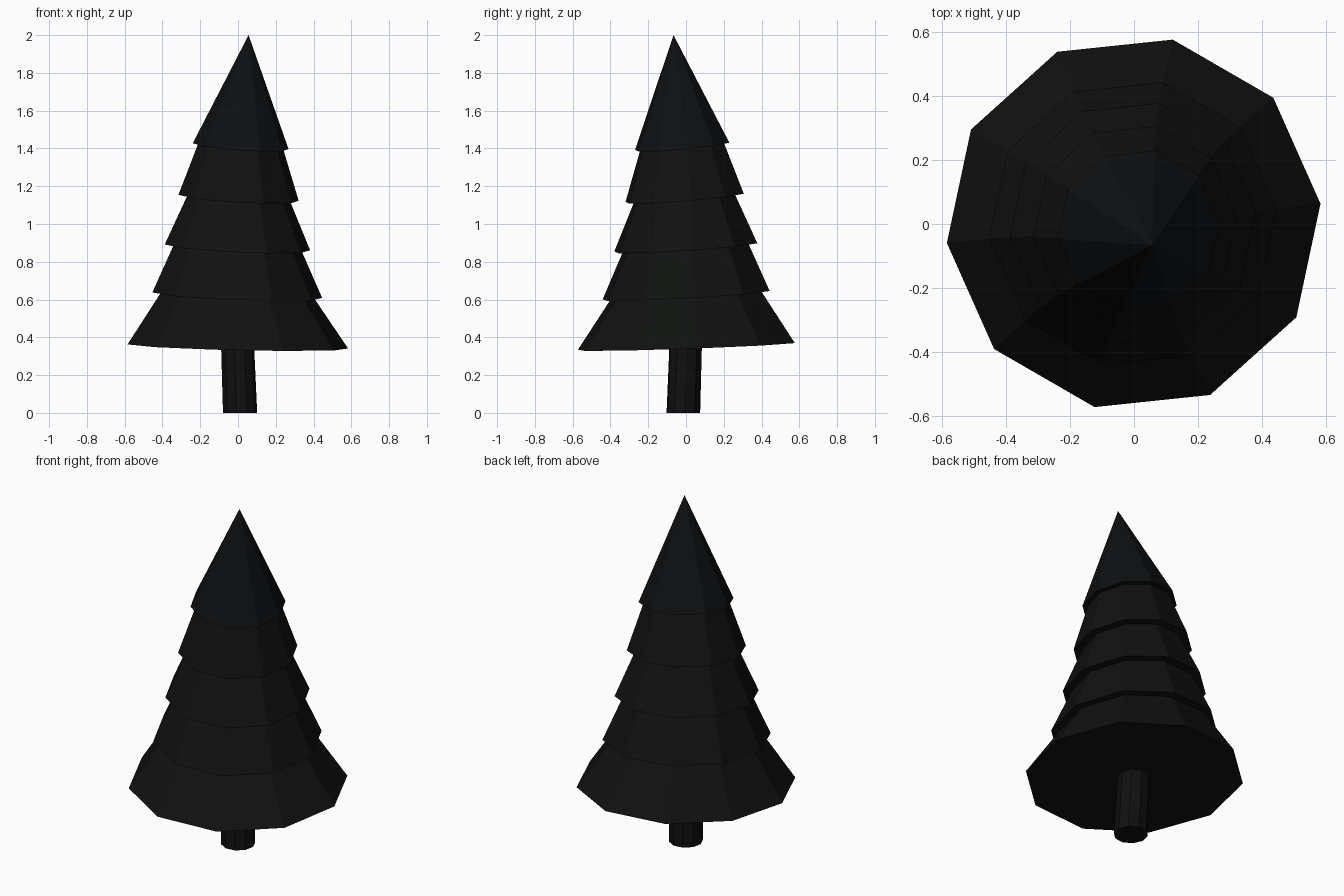
import bpy, bmesh
from math import cos, sin, radians, tau

if "Cube" in bpy.data.objects:
    bpy.data.objects.remove(bpy.data.objects["Cube"])

SIDES = 10


def material(name, rgb):
    m = bpy.data.materials.new(name)
    m.diffuse_color = (*rgb, 1)
    m.use_nodes = True
    m.node_tree.nodes["Principled BSDF"].inputs["Base Color"].default_value = m.diffuse_color
    return m


def ring(bm, r, c, slope, phase=6):
    """Ring of vertices on a tilted plane through centre c."""
    out = []
    for i in range(SIDES):
        a = radians(phase) + tau * i / SIDES
        dx, dy = r * cos(a), r * sin(a)
        out.append(bm.verts.new((c[0] + dx, c[1] + dy,
                                 c[2] + slope[0] * dx + slope[1] * dy)))
    return out


def bridge(bm, a, b):
    for i in range(SIDES):
        j = (i + 1) % SIDES
        bm.faces.new((a[i], a[j], b[j], b[i]))


def finish(bm, name, mat):
    bmesh.ops.recalc_face_normals(bm, faces=bm.faces)
    me = bpy.data.meshes.new(name)
    bm.to_mesh(me)
    bm.free()
    me.materials.append(mat)
    bpy.context.collection.objects.link(bpy.data.objects.new(name, me))


needles = material("dark_needles", (0.005, 0.0055, 0.005))
tip = material("tip_needles", (0.004, 0.005, 0.006))
bark = material("dark_bark", (0.005, 0.005, 0.005))

# Rim planes: outer radius, radius of the tier below where it meets, centre, tilt
levels = [
    (0.587, None, (-0.001, 0.002, 0.352), (-0.022, 0.035)),
    (0.452, 0.407, (-0.004, 0.001, 0.623), (-0.038, 0.058)),
    (0.387, 0.339, (-0.003, -0.001, 0.876), (-0.047, 0.068)),
    (0.320, 0.272, (0.003, -0.007, 1.139), (-0.058, 0.080)),
    (0.255, 0.226, (0.014, -0.020, 1.412), (-0.070, 0.090)),
]

# Stacked foliage tiers, each with a flat overhanging underside
bm = bmesh.new()
prev = ring(bm, levels[0][0], *levels[0][2:])
bm.faces.new(prev)
for k, (r, inner, c, s) in enumerate(levels[1:], 1):
    neck = ring(bm, inner, c, s)
    bridge(bm, prev, neck)
    if k < 4:
        prev = ring(bm, r, c, s)
        bridge(bm, neck, prev)
finish(bm, "foliage_tiers", needles)

# Pointed leaning treetop
bm = bmesh.new()
r, inner, c, s = levels[-1]
base = ring(bm, r, c, s)
bm.faces.new(base)
apex = bm.verts.new((0.056, -0.066, 2.0))
for i in range(SIDES):
    bm.faces.new((base[i], base[(i + 1) % SIDES], apex))
finish(bm, "treetop", tip)

# Slightly curved trunk
bm = bmesh.new()
a = ring(bm, 0.091, (0.011, -0.014, 0.0), (0, 0))
b = ring(bm, 0.088, (-0.002, -0.002, 0.352), (-0.022, 0.035))
bridge(bm, a, b)
bm.faces.new(a)
bm.faces.new(b)
finish(bm, "trunk", bark)
